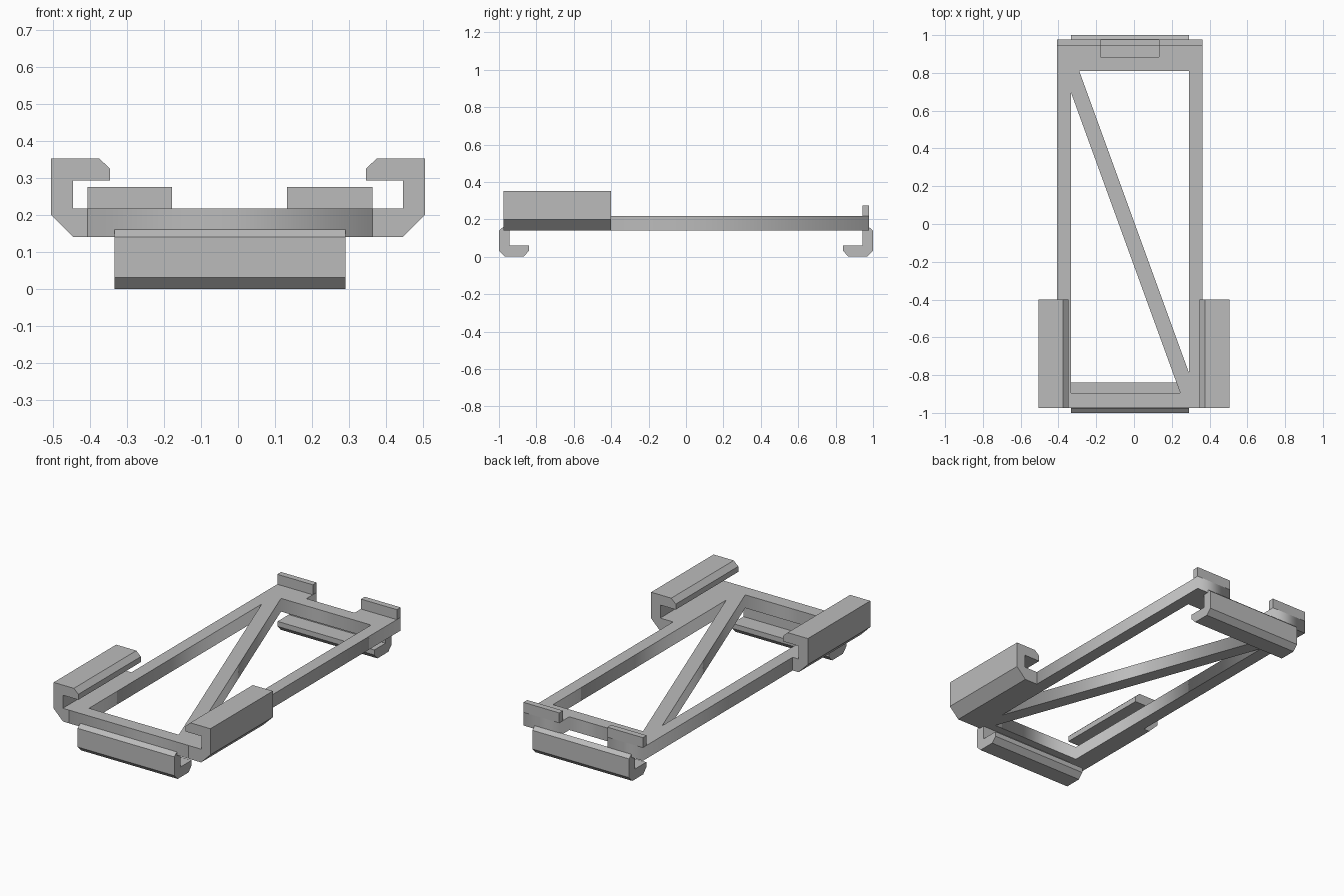
import bpy
import bmesh
from mathutils import Vector

cube = bpy.data.objects.get("Cube")
if cube:
    bpy.data.objects.remove(cube)

grey = bpy.data.materials.new("plain grey")
grey.use_nodes = True
colour = (0.5, 0.5, 0.5, 1)
grey.diffuse_color = colour
grey.node_tree.nodes["Principled BSDF"].inputs["Base Color"].default_value = colour

LEFT, RIGHT = -0.407, 0.363        # frame sides
IN_LEFT, IN_RIGHT = -0.333, 0.29   # inner edges of the side rails
FRONT, BACK = -0.975, 0.978
BOTTOM, TOP = 0.14, 0.217
NOTCH_LEFT, NOTCH_RIGHT = -0.178, 0.132


def prism(name, profile, start, sweep):
    """Extrude a closed profile, placed by start(a, b), along sweep."""
    bm = bmesh.new()
    face = bm.faces.new([bm.verts.new(start(a, b)) for a, b in profile])
    grown = bmesh.ops.extrude_face_region(bm, geom=[face], use_keep_orig=True)
    moved = [v for v in grown["geom"] if isinstance(v, bmesh.types.BMVert)]
    bmesh.ops.translate(bm, verts=moved, vec=Vector(sweep))
    bmesh.ops.recalc_face_normals(bm, faces=bm.faces)
    mesh = bpy.data.meshes.new(name)
    bm.to_mesh(mesh)
    bm.free()
    mesh.materials.append(grey)
    obj = bpy.data.objects.new(name, mesh)
    bpy.context.collection.objects.link(obj)
    return obj


# Flat frame: notched outline with two triangular openings around the brace
outline = [(LEFT, FRONT), (RIGHT, FRONT), (RIGHT, BACK), (NOTCH_RIGHT, BACK),
           (NOTCH_RIGHT, 0.885), (NOTCH_LEFT, 0.885), (NOTCH_LEFT, BACK), (LEFT, BACK)]
front_opening = [(IN_LEFT, 0.695), (IN_LEFT, -0.895), (0.245, -0.895)]
back_opening = [(-0.29, 0.81), (IN_RIGHT, 0.81), (IN_RIGHT, -0.785)]

curve = bpy.data.curves.new("frame", "CURVE")
curve.dimensions = "2D"
curve.fill_mode = "BOTH"
curve.extrude = (TOP - BOTTOM) / 2
for loop in (outline, front_opening, back_opening):
    spline = curve.splines.new("POLY")
    spline.points.add(len(loop) - 1)
    for point, (x, y) in zip(spline.points, loop):
        point.co = (x, y, 0, 1)
    spline.use_cyclic_u = True
curve.materials.append(grey)
frame = bpy.data.objects.new("braced_frame", curve)
frame.location.z = (TOP + BOTTOM) / 2
bpy.context.collection.objects.link(frame)
bpy.ops.object.select_all(action="DESELECT")
frame.select_set(True)
bpy.context.view_layer.objects.active = frame
bpy.ops.object.convert(target="MESH")

# Upward side clips, mirrored, each reaching in to the frame edge
for side, edge, name in ((-1, -LEFT, "right_side_clip"), (1, RIGHT, "left_side_clip")):
    clip = [(edge, BOTTOM), (0.445, BOTTOM), (0.505, 0.2), (0.505, 0.352),
            (0.375, 0.352), (0.346, 0.325), (0.346, 0.293), (0.446, 0.293),
            (0.446, TOP), (edge, TOP)]
    prism(name, clip, lambda a, b, s=side: (s * a, FRONT, b), (0, 0.575, 0))

# Downward end hooks, mirrored front to back
hook = [(0.943, BOTTOM), (0.976, BOTTOM), (0.976, 0.16), (1, BOTTOM), (1, 0.031),
        (0.969, 0), (0.869, 0), (0.84, 0.031), (0.84, 0.06), (0.943, 0.06)]
for side, name in ((-1, "front_hook"), (1, "back_hook")):
    prism(name, hook, lambda a, b, s=side: (IN_LEFT, s * a, b), (IN_RIGHT - IN_LEFT, 0, 0))

# Raised stops on the back corners
for x0, x1, name in ((LEFT, NOTCH_LEFT, "right_back_stop"), (NOTCH_RIGHT, RIGHT, "left_back_stop")):
    stop = [(x0, TOP), (x1, TOP), (x1, 0.275), (x0, 0.275)]
    prism(name, stop, lambda a, b: (a, 0.943, b), (0, BACK - 0.943, 0))
